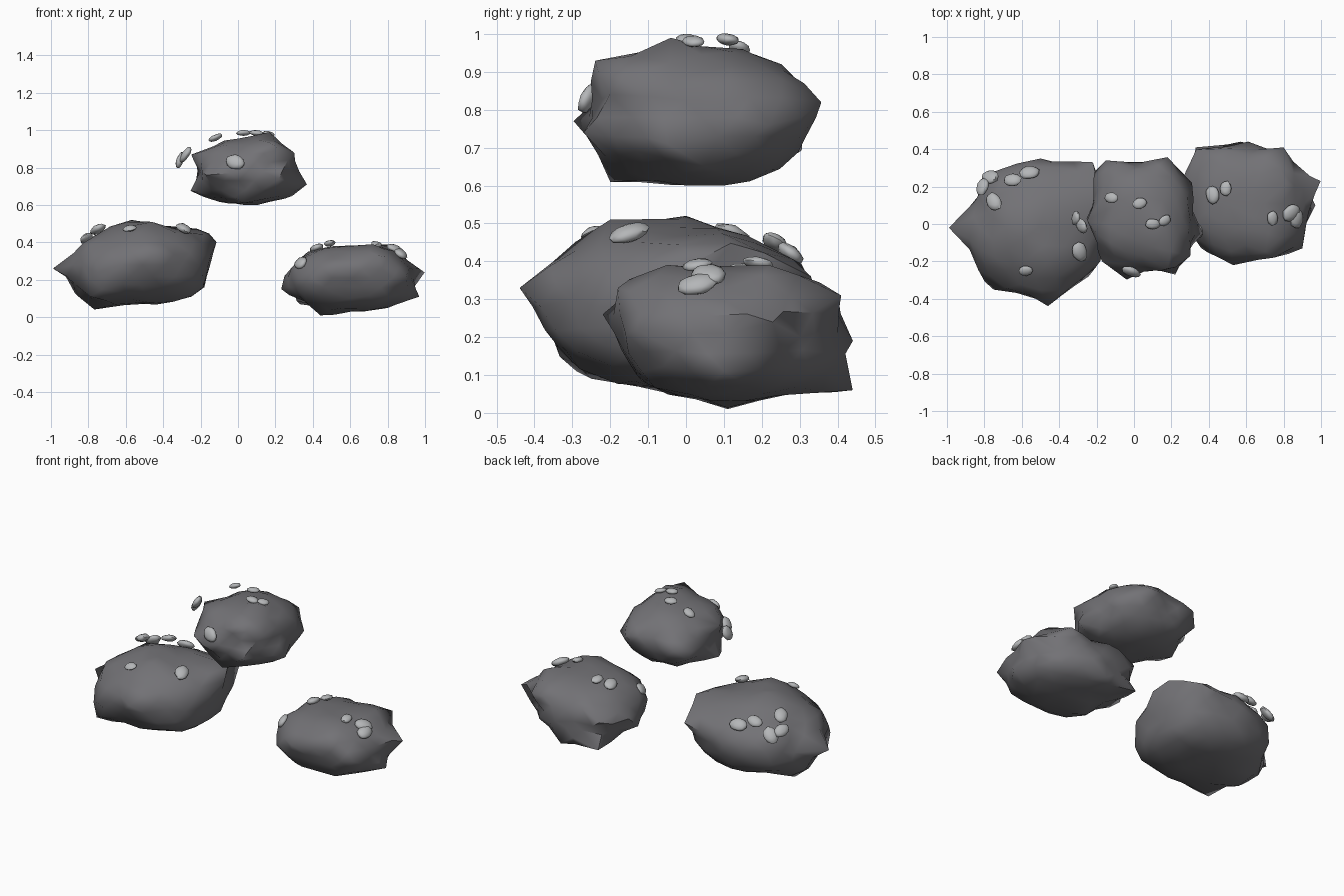
import bpy
import bmesh
import math
import random
from mathutils import Vector

random.seed(4)
cube = bpy.data.objects.get("Cube")
if cube:
    bpy.data.objects.remove(cube, do_unlink=True)


def make_material(name, colour):
    mat = bpy.data.materials.new(name)
    mat.use_nodes = True
    mat.diffuse_color = colour
    shader = mat.node_tree.nodes["Principled BSDF"]
    shader.inputs["Base Color"].default_value = colour
    shader.inputs["Roughness"].default_value = 0.8
    return mat


rock_grey = make_material("dark rock grey", (0.17, 0.168, 0.18, 1))
pebble_grey = make_material("light pebble grey", (0.46, 0.47, 0.48, 1))


def finish(bm, name, material, angle):
    mesh = bpy.data.meshes.new(name)
    bm.to_mesh(mesh)
    bm.free()
    mesh.materials.append(material)
    obj = bpy.data.objects.new(name, mesh)
    bpy.context.collection.objects.link(obj)
    bpy.ops.object.select_all(action="DESELECT")
    obj.select_set(True)
    bpy.context.view_layer.objects.active = obj
    bpy.ops.object.shade_smooth_by_angle(angle=math.radians(angle))


def blocky_radius(direction, radii, power=2.5):
    # Distance to a slightly squared ellipsoid along a direction
    total = sum(abs(d / r) ** power for d, r in zip(direction, radii))
    return total ** (-1 / power)


def make_boulder(name, centre, radii, corners, spread=0.25):
    # Blocky ellipsoid whose surface is pulled out or in to meet each corner
    centre = Vector(centre)
    pulls = []
    for corner in corners:
        offset = Vector(corner) - centre
        way = offset.normalized()
        unit = Vector(o / r for o, r in zip(offset, radii)).normalized()
        pulls.append((unit, offset.length / blocky_radius(way, radii) - 1))

    bm = bmesh.new()
    bmesh.ops.create_icosphere(bm, subdivisions=3, radius=1)
    # Slide the nearest vertex onto each corner so points stay crisp
    for unit, pull in pulls:
        nearest = min(bm.verts, key=lambda v: (v.co - unit).length)
        nearest.co = unit
    for v in bm.verts:
        unit = v.co.normalized()
        weights = [math.exp(-(unit.angle(u, 0) / spread) ** 2) for u, p in pulls]
        shift = sum(w * p for w, (u, p) in zip(weights, pulls))
        shift /= max(1, sum(weights))
        # Roughen only the places away from the corners
        shift += random.uniform(-0.04, 0.04) * (1 - min(1, max(weights)))
        way = Vector(c * r for c, r in zip(unit, radii)).normalized()
        v.co = centre + way * blocky_radius(way, radii) * (1 + shift)
    finish(bm, name, rock_grey, 55)


def make_pebbles(name, centre, radii, spots):
    # Flat little stones lying along the boulder's surface
    for i, (x, y, z, size) in enumerate(spots):
        spot = Vector((x, y, z))
        out = Vector(o / r ** 2 for o, r in zip(spot - Vector(centre), radii))
        turn = out.to_track_quat("Z", "Y")
        spin = random.uniform(0, math.pi)
        c, s = math.cos(spin), math.sin(spin)
        bm = bmesh.new()
        bmesh.ops.create_icosphere(bm, subdivisions=2, radius=size)
        for v in bm.verts:
            px, py, pz = v.co * random.uniform(0.92, 1.06)
            py, pz = py * 0.75, pz * 0.4
            v.co = spot + turn @ Vector((px * c - py * s, px * s + py * c, pz))
        finish(bm, f"{name}_{i + 1}", pebble_grey, 50)


# Right-hand boulder, with a long point on its outer end
centre, radii = (-0.51, -0.02, 0.28), (0.36, 0.35, 0.21)
make_boulder("right_boulder", centre, radii, [
    (-1, -0.02, 0.26), (-0.84, -0.18, 0.33), (-0.75, -0.35, 0.24),
    (-0.46, -0.44, 0.33), (-0.29, -0.3, 0.3), (-0.18, -0.2, 0.33),
    (-0.12, 0.03, 0.4), (-0.15, 0.12, 0.45), (-0.22, 0.33, 0.36),
    (-0.5, 0.35, 0.3), (-0.75, 0.28, 0.3), (-0.57, 0, 0.52),
    (-0.46, -0.2, 0.51), (-0.77, 0, 0.04), (-0.87, 0.05, 0.13),
    (-0.25, 0.1, 0.11), (-0.79, -0.29, 0.11), (-0.45, 0, 0.07),
    (-0.4, -0.27, 0.13), (-0.78, 0.06, 0.38), (-0.62, 0.2, 0.41),
    (-0.84, 0.12, 0.26), (-0.68, -0.25, 0.4),
])
make_pebbles("right_pebble", centre, radii, [
    (-0.56, 0.275, 0.42, 0.055), (-0.65, 0.235, 0.45, 0.05),
    (-0.75, 0.12, 0.47, 0.055), (-0.81, 0.2, 0.42, 0.05),
    (-0.77, 0.25, 0.4, 0.055), (-0.58, -0.25, 0.475, 0.038),
    (-0.29, -0.15, 0.475, 0.055),
])

# Middle boulder, raised above the others
centre, radii = (0.05, 0.04, 0.78), (0.26, 0.28, 0.175)
make_boulder("middle_boulder", centre, radii, [
    (-0.27, 0.03, 0.67), (-0.25, 0.02, 0.87), (-0.21, 0.28, 0.74),
    (-0.15, 0.34, 0.8), (0.18, 0.36, 0.82), (0.2, 0.25, 0.88),
    (0.31, 0.22, 0.76), (0.37, -0.05, 0.71), (0.3, -0.17, 0.88),
    (0.22, -0.27, 0.74), (0.18, -0.24, 0.93), (-0.04, -0.3, 0.77),
    (-0.17, -0.2, 0.76), (0.03, -0.2, 0.61), (0.17, -0.04, 0.99),
    (-0.02, -0.2, 0.85), (-0.1, 0.1, 0.92), (0.1, 0.1, 0.6),
    (0.29, 0.05, 0.65), (-0.2, 0.02, 0.75), (0.05, 0.15, 0.96),
])
make_pebbles("middle_pebble", centre, radii, [
    (-0.12, 0.14, 0.96, 0.04), (0.03, 0.11, 0.985, 0.04),
    (0.1, 0, 0.985, 0.04), (0.165, 0.02, 0.98, 0.035),
    (-0.28, -0.01, 0.87, 0.05), (-0.31, 0.03, 0.84, 0.05),
    (-0.015, -0.255, 0.83, 0.055),
])

# Left-hand boulder, with a ragged outer edge
centre, radii = (0.61, 0.11, 0.21), (0.32, 0.29, 0.175)
make_boulder("left_boulder", centre, radii, [
    (0.23, 0.15, 0.15), (0.25, 0.22, 0.22), (0.33, 0.41, 0.07),
    (0.33, 0.4, 0.24), (0.45, 0.4, 0.3), (0.61, 0.44, 0.19),
    (0.8, 0.41, 0.31), (0.57, 0.44, 0.06), (1, 0.23, 0.24),
    (0.97, 0.1, 0.11), (0.9, -0.13, 0.22), (0.75, -0.18, 0.33),
    (0.53, -0.22, 0.26), (0.36, -0.13, 0.18), (0.51, 0.1, 0.38),
    (0.72, -0.05, 0.39), (0.81, 0.22, 0.39), (0.44, 0.11, 0.01),
    (0.8, 0.1, 0.05), (0.6, -0.13, 0.1), (0.82, 0.3, 0.2),
])
make_pebbles("left_pebble", centre, radii, [
    (0.42, 0.155, 0.37, 0.05), (0.49, 0.19, 0.395, 0.042),
    (0.74, 0.03, 0.39, 0.04), (0.84, 0.06, 0.365, 0.055),
    (0.87, 0.03, 0.34, 0.055), (0.335, -0.03, 0.29, 0.05),
])
